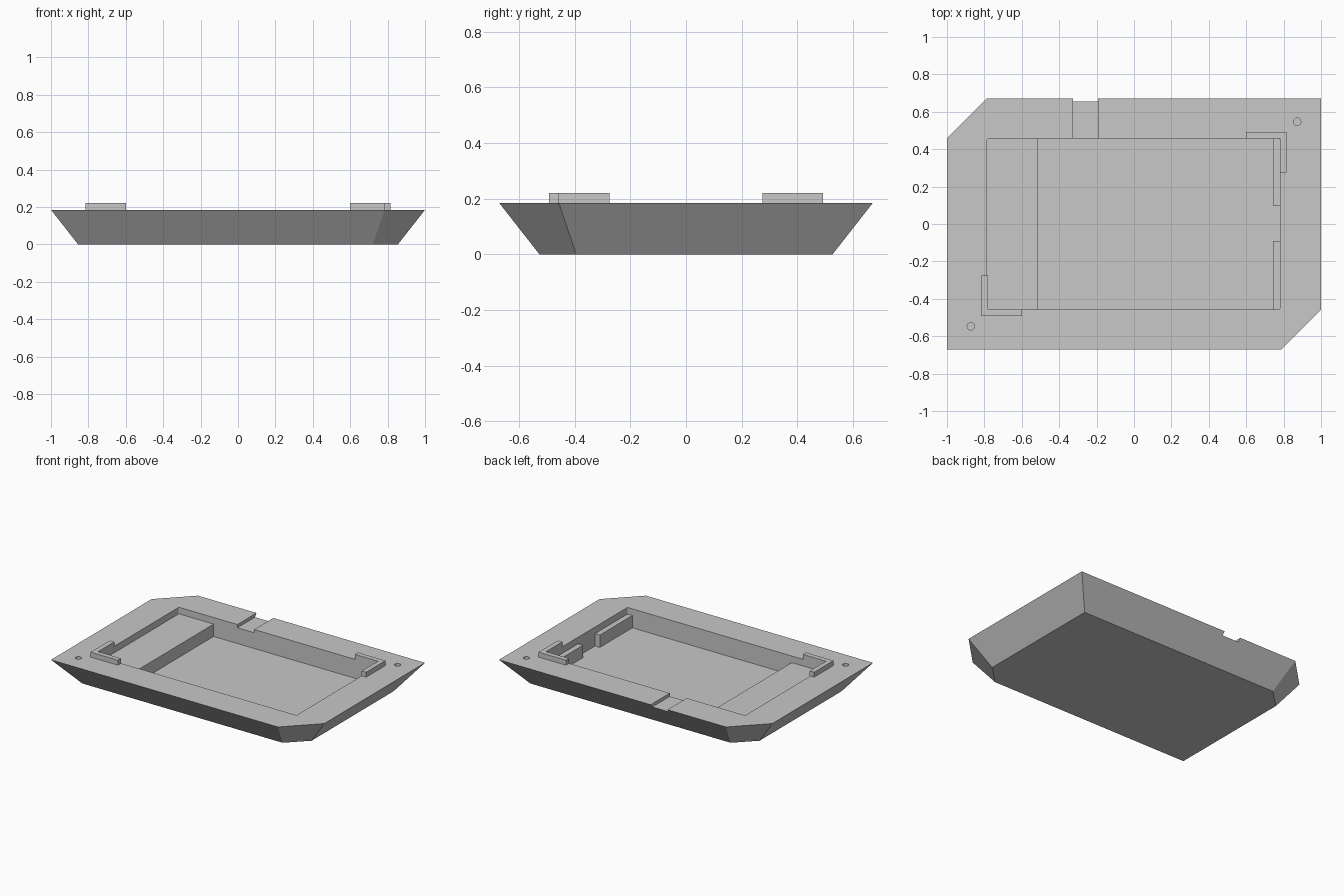
import bpy
import bmesh
from math import cos, sin, pi

if "Cube" in bpy.data.objects:
    bpy.data.objects.remove(bpy.data.objects["Cube"], do_unlink=True)

grey = bpy.data.materials.new("light_grey")
grey.use_nodes = True
colour = (0.58, 0.58, 0.58, 1)
grey.diffuse_color = colour
grey.node_tree.nodes["Principled BSDF"].inputs["Base Color"].default_value = colour

RIM, FLOOR, SHELF, TOP = 0.185, 0.05, 0.138, 0.22
X0, X1, Y = -0.785, 0.78, 0.457          # cavity limits


def loft(name, lower, upper, z0, z1):
    """Solid between two matching outlines."""
    bm = bmesh.new()
    a = [bm.verts.new((x, y, z0)) for x, y in lower]
    b = [bm.verts.new((x, y, z1)) for x, y in upper]
    bm.faces.new(a[::-1])
    bm.faces.new(b)
    for i in range(len(a)):
        j = (i + 1) % len(a)
        bm.faces.new((a[i], a[j], b[j], b[i]))
    bmesh.ops.recalc_face_normals(bm, faces=bm.faces)
    mesh = bpy.data.meshes.new(name)
    bm.to_mesh(mesh)
    bm.free()
    mesh.materials.append(grey)
    obj = bpy.data.objects.new(name, mesh)
    bpy.context.collection.objects.link(obj)
    return obj


def prism(name, outline, z0, z1):
    return loft(name, outline, outline, z0, z1)


def box(name, x0, x1, y0, y1, z0, z1):
    return prism(name, [(x0, y0), (x1, y0), (x1, y1), (x0, y1)], z0, z1)


def cut(target, cutter):
    mod = target.modifiers.new("cut", 'BOOLEAN')
    mod.operation = 'DIFFERENCE'
    mod.solver = 'EXACT'
    mod.object = cutter
    bpy.context.view_layer.objects.active = target
    bpy.ops.object.modifier_apply(modifier=mod.name)
    bpy.data.objects.remove(cutter, do_unlink=True)


def turned(points):
    """Half turn about the centre."""
    return [(-x, -y) for x, y in points]


def six_sided(w, d, cx, cy):
    """Rectangle with two opposite corners cut off."""
    half = [(-w, -d), (cx, -d), (w, -cy)]
    return half + turned(half)


def rounded(x0, x1, y0, y1, r, n=3):
    corners = [(x1 - r, y1 - r), (x0 + r, y1 - r), (x0 + r, y0 + r), (x1 - r, y0 + r)]
    return [(cx + r * cos((q + k / n) * pi / 2), cy + r * sin((q + k / n) * pi / 2))
            for q, (cx, cy) in enumerate(corners) for k in range(n + 1)]


# Tapered tray body with its cavity and cable slot
tray = loft("tray_body", six_sided(0.855, 0.527, 0.72, 0.395),
            six_sided(1.0, 0.672, 0.785, 0.457), 0, RIM)
cut(tray, prism("cavity_cutter", rounded(X0, X1, -Y, Y, 0.008), FLOOR, 0.4))
cut(tray, box("slot_cutter", -0.325, -0.193, Y - 0.03, 0.8, 0.162, 0.4))

# Screw holes in the two full corners
hole = [(0.872 + 0.02 * cos(k * pi / 12), 0.547 + 0.02 * sin(k * pi / 12)) for k in range(24)]
for outline in (hole, turned(hole)):
    cut(tray, prism("hole_cutter", outline, 0.1, 0.4))

# Raised shelf and two support tabs inside the cavity
box("shelf", X0, -0.512, -Y, Y, FLOOR, SHELF)
box("back_support_tab", 0.742, X1, 0.097, Y, FLOOR, SHELF)
box("front_support_tab", 0.742, X1, -Y, -0.092, FLOOR, SHELF)

# Corner brackets on the rim
bracket = [(0.6, Y), (0.78, Y), (0.78, 0.275), (0.815, 0.275), (0.815, 0.492), (0.6, 0.492)]
prism("back_left_bracket", bracket, RIM, TOP)
prism("front_right_bracket", turned(bracket), RIM, TOP)
